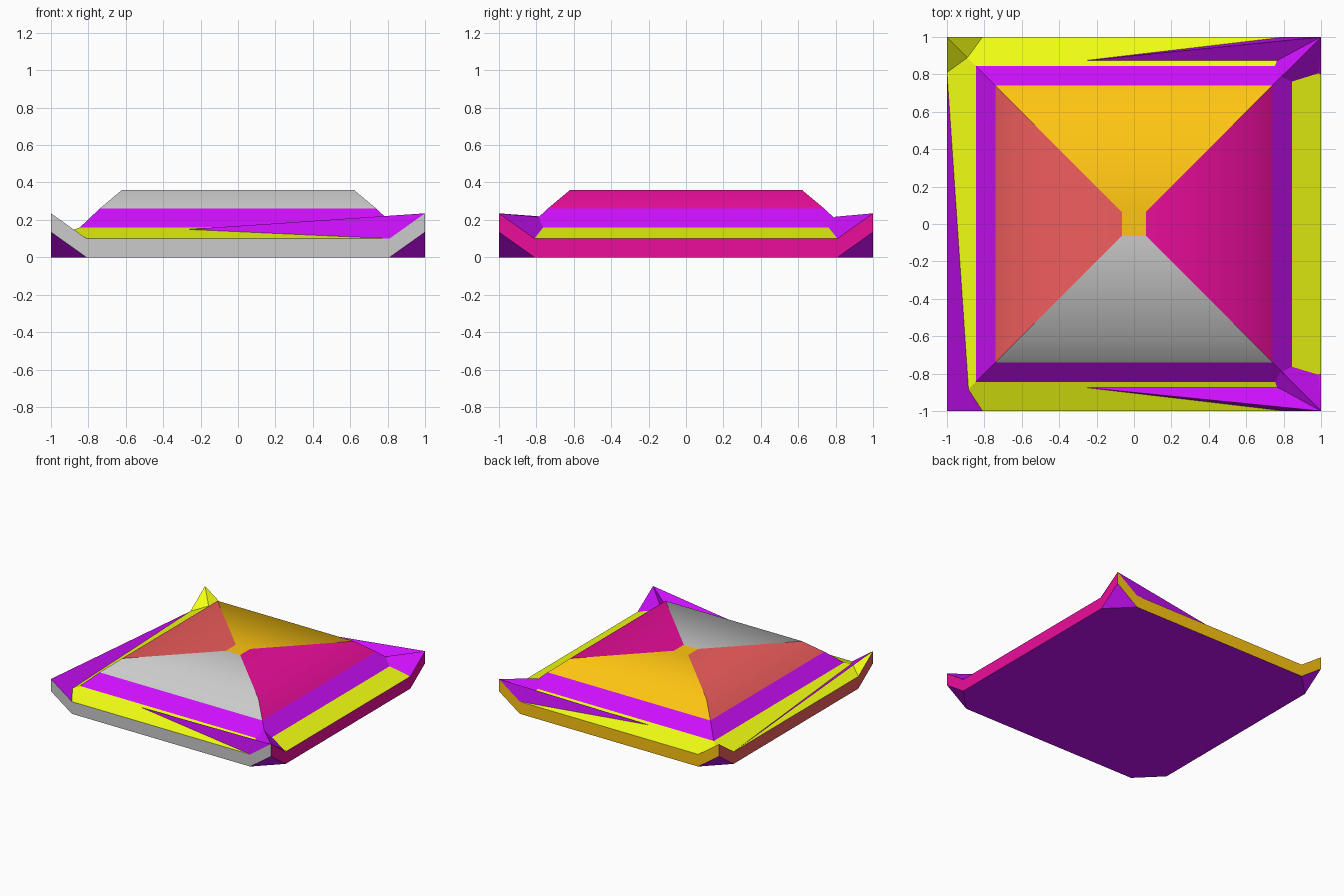
import bpy
from mathutils import Vector, Matrix
from math import pi

if "Cube" in bpy.data.objects:
    bpy.data.objects.remove(bpy.data.objects["Cube"])

UP, DOWN = Vector((0, 0, 1)), Vector((0, 0, -1))


def material(name, rgb):
    m = bpy.data.materials.new(name)
    m.diffuse_color = (*rgb, 1)
    m.use_nodes = True
    m.node_tree.nodes["Principled BSDF"].inputs["Base Color"].default_value = m.diffuse_color
    return m


YELLOW = material("yellow", (0.88, 1.0, 0.006))
PURPLE = material("purple", (0.62, 0.005, 0.98))
PINK = material("pink", (0.83, 0.004, 0.33))
ORANGE = material("orange", (1.0, 0.56, 0.006))
RED = material("red", (0.88, 0.11, 0.11))


def sheet(name, polys, facing, mat=None, smooth=False):
    """Mesh from polygons, sharing equal points, every face turned towards 'facing'."""
    verts, faces = [], []
    for poly in polys:
        pts = [Vector(p) for p in poly]
        n = Vector()
        for a, b in zip(pts, pts[1:] + pts[:1]):
            n += a.cross(b)
        if n.dot(facing) < 0:
            pts.reverse()
        ids = []
        for p in pts:
            key = tuple(round(c, 4) for c in p)
            if key not in verts:
                verts.append(key)
            ids.append(verts.index(key))
        faces.append(ids)
    me = bpy.data.meshes.new(name)
    me.from_pydata(verts, [], faces)
    me.update()
    me.polygons.foreach_set("use_smooth", [smooth] * len(faces))
    if mat:
        me.materials.append(mat)
    ob = bpy.data.objects.new(name, me)
    bpy.context.collection.objects.link(ob)
    return ob


def turned(polys, k):
    r = Matrix.Rotation(k * pi / 2, 3, 'Z')
    return [[r @ Vector(p) for p in poly] for poly in polys]


def flip_y(polys):
    return [[(x, -y, z) for x, y, z in poly] for poly in polys]


V = 0.81                    # where the eaves start to turn up
TIP, EAVE = 0.235, 0.1      # top heights of corner tips and straight eaves
E, EZ = 0.845, 0.16         # foot of the upper step
S, SZ = 0.74, 0.26          # top of the upper step
T, TZ = 0.62, 0.36          # roof plateau
C = 0.065                   # centre cap

# Four sides: eave fascia with raised ends, and the matching roof panel
for k, (side, mat) in enumerate([("front", None), ("right", PINK),
                                 ("back", ORANGE), ("left", RED)]):
    edge = [(-1, TIP), (-V, EAVE), (V, EAVE), (1, TIP)]
    fascia = [[(a, -1, za - 0.1), (b, -1, zb - 0.1), (b, -1, zb), (a, -1, za)]
              for (a, za), (b, zb) in zip(edge, edge[1:])]
    out = Matrix.Rotation(k * pi / 2, 3, 'Z') @ Vector((0, -1, 0))
    sheet(side + "_fascia", turned(fascia, k), out, mat)

    rings = [(S, SZ), (T, TZ), (C, TZ)]
    panel = [[(-a, -a, za), (a, -a, za), (b, -b, zb), (-b, -b, zb)]
             for (a, za), (b, zb) in zip(rings, rings[1:])]
    sheet(side + "_roof_panel", turned(panel, k), UP, mat, smooth=True)

    # sloped step under the roof panel
    step = [[(-E, -E, EZ), (E, -E, EZ), (S, -S, SZ), (-S, -S, SZ)]]
    sheet(side + "_step", turned(step, k), UP, PURPLE)

    # lower slope, mitred at the corners
    M, MZ = 0.89, 0.1426
    slope = [[(-V, -1, EAVE), (V, -1, EAVE), (M, -M, MZ), (E, -E, EZ),
              (-E, -E, EZ), (-M, -M, MZ)]]
    sheet(side + "_lower_slope", turned(slope, k), UP, YELLOW)

sheet("centre_cap", [[(-C, -C, TZ), (C, -C, TZ), (C, C, TZ), (-C, C, TZ)]], UP, ORANGE)

# Underside: flat octagon with turned-up corners
octagon, corners = [], []
for k in range(4):
    a, tip, b = turned([[(V, -1, 0), (1, -1, TIP - 0.1), (1, -V, 0)]], k)[0]
    octagon += [a, b]
    corners.append([a, tip, b])
sheet("underside", [octagon] + corners, DOWN, PURPLE)

# Left corners: yellow facets folding up to the tips
left = [[(-1, -1, TIP), (-V, -1, EAVE), (-M, -M, MZ)],
        [(-1, -1, TIP), (-1, -V, EAVE), (-M, -M, MZ)]]
# Right corners: purple ridges running in under the roof
right = [[(1, -1, TIP), (V, -1, EAVE), (0.7, -0.75, 0.183), (0.8, -0.8, 0.217)],
         [(1, -1, TIP), (1, -V, EAVE), (0.75, -0.7, 0.172), (0.8, -0.8, 0.217)]]
# Long thin fins rising to the right-hand tips
fin = [[(1, -1, TIP), (-1, -0.8, EAVE), (V, -1, EAVE)],
       [(1, -1, TIP), (-1, -0.8, EAVE), (1, -0.8, EAVE)]]
for side, fn in (("front", lambda p: p), ("back", flip_y)):
    sheet(side + "_left_corner", fn(left), UP, YELLOW)
    sheet(side + "_right_corner", fn(right), UP, PURPLE)
    sheet(side + "_fin", fn(fin), UP, PURPLE)

# Fin along the left eave
sheet("left_fin", [[(-1, -1, TIP), (-1, V, EAVE), (-V, -1, EAVE)]], UP, PURPLE)
